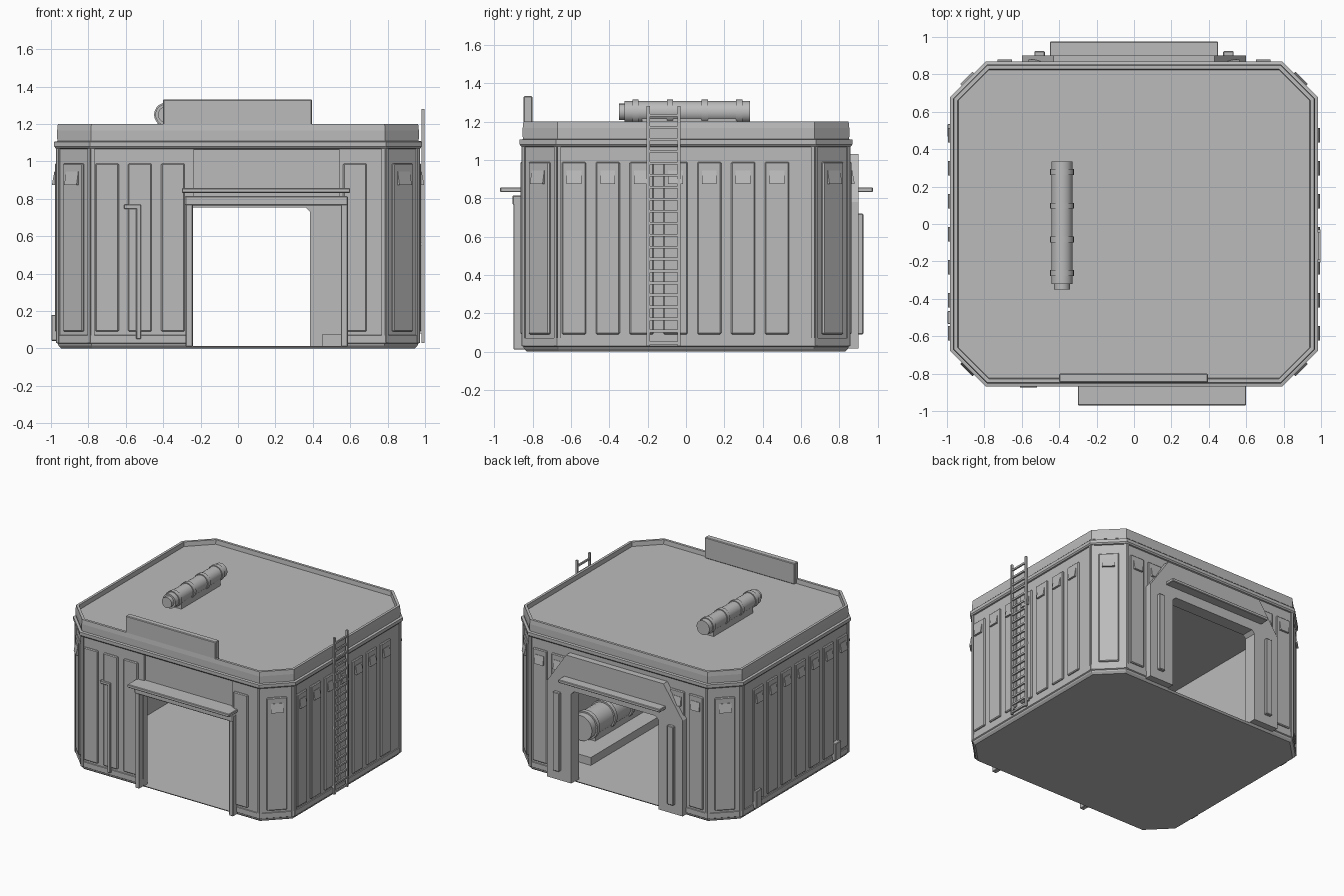
import bpy, bmesh, math
from mathutils import Matrix, Vector

if "Cube" in bpy.data.objects:
    bpy.data.objects.remove(bpy.data.objects["Cube"])

HX, HY, CX, CY = 0.965, 0.85, 0.785, 0.67   # wall half sizes and chamfer starts

grey = bpy.data.materials.new("plain_grey")
grey.diffuse_color = (0.5, 0.5, 0.5, 1)
grey.use_nodes = True
grey.node_tree.nodes["Principled BSDF"].inputs["Base Color"].default_value = grey.diffuse_color


def finish(name, bm, bevel=0):
    bmesh.ops.recalc_face_normals(bm, faces=bm.faces)
    me = bpy.data.meshes.new(name)
    bm.to_mesh(me)
    bm.free()
    me.materials.append(grey)
    ob = bpy.data.objects.new(name, me)
    bpy.context.collection.objects.link(ob)
    if bevel:
        m = ob.modifiers.new("edge", 'BEVEL')
        m.width, m.segments = bevel, 1
    return ob


def box(name, x0, x1, y0, y1, z0, z1, bevel=0):
    bm = bmesh.new()
    size = Matrix.Diagonal((x1 - x0, y1 - y0, z1 - z0, 1))
    mid = Matrix.Translation(((x0 + x1) / 2, (y0 + y1) / 2, (z0 + z1) / 2))
    bmesh.ops.create_cube(bm, size=1, matrix=mid @ size)
    return finish(name, bm, bevel)


def octagon(d):
    k = d * math.tan(math.pi / 8)
    a, b, c, e = HX + d, CY + k, CX + k, HY + d
    return [(a, -b), (a, b), (c, e), (-c, e), (-a, b), (-a, -b), (-c, -e), (c, -e)]


def oct_solid(name, profile, closed=False):
    """Sweep (outset, z) pairs round the chamfered footprint."""
    bm = bmesh.new()
    rings = [[bm.verts.new((x, y, z)) for x, y in octagon(d)] for d, z in profile]
    pairs = list(zip(rings, rings[1:])) + ([(rings[-1], rings[0])] if closed else [])
    for lo, hi in pairs:
        for i in range(8):
            j = (i + 1) % 8
            bm.faces.new((lo[i], lo[j], hi[j], hi[i]))
    if not closed:
        bm.faces.new(rings[0])
        bm.faces.new(rings[-1])
    return finish(name, bm)


def wall_box(name, side, u, width, z0, z1, t0, t1, bevel=0, slope=0):
    """Box on a wall: side = (midpoint x, y, outward angle), u = offset along the wall."""
    x, y, ang = side
    bm = bmesh.new()
    bmesh.ops.create_cube(bm, size=1)
    for v in bm.verts:
        t = t1 if v.co.x > 0 else t0
        if v.co.x > 0 and v.co.z > 0:
            t -= slope
        v.co = Vector((t, u + v.co.y * width, z1 if v.co.z > 0 else z0))
    bm.transform(Matrix.Translation((x, y, 0)) @ Matrix.Rotation(ang, 4, 'Z'))
    return finish(name, bm, bevel)


def cylinder(name, x, z, r, y0, y1, sides=20):
    bm = bmesh.new()
    mat = Matrix.Translation((x, (y0 + y1) / 2, z)) @ Matrix.Rotation(math.pi / 2, 4, 'X')
    bmesh.ops.create_cone(bm, cap_ends=True, segments=sides, radius1=r, radius2=r,
                          depth=y1 - y0, matrix=mat)
    ob = finish(name, bm)
    bpy.ops.object.select_all(action='DESELECT')
    ob.select_set(True)
    bpy.context.view_layer.objects.active = ob
    bpy.ops.object.shade_smooth_by_angle()
    return ob


def extrude_outline(name, pts, y0, y1):
    bm = bmesh.new()
    f = bm.faces.new([bm.verts.new((x, y0, z)) for x, z in pts])
    new = bmesh.ops.extrude_face_region(bm, geom=[f])["geom"]
    bmesh.ops.translate(bm, vec=(0, y1 - y0, 0),
                        verts=[v for v in new if isinstance(v, bmesh.types.BMVert)])
    return finish(name, bm)


def cut(target, cutters):
    for c in cutters:
        m = target.modifiers.new("cut", 'BOOLEAN')
        m.operation, m.object, m.solver = 'DIFFERENCE', c, 'EXACT'
        bpy.context.view_layer.objects.active = target
        bpy.ops.object.modifier_apply(modifier=m.name)


# Shell: hollow walls with a front and a back doorway
room = oct_solid("room_cutter", [(-0.05, 0.012), (-0.05, 1.12)])
front_door = box("front_door_cutter", -0.24, 0.55, -1.1, -0.7, 0.0121, 0.77)
back_door = extrude_outline("back_door_cutter", [(-0.385, 0.0122), (0.385, 0.0122), (0.385, 0.73),
                            (0.36, 0.755), (-0.36, 0.755), (-0.385, 0.73)], 0.7, 1.1)
recess = box("recess_cutter", -0.235, 0.54, -1.1, -0.835, 0.7, 1.08)
walls = oct_solid("walls", [(-0.02, 0.0), (-0.005, 0.015), (0, 0.03), (0, 1.165)])
cut(walls, [room, front_door, back_door, recess])
base_trim = oct_solid("base_trim", [(-0.01, 0.02), (0.006, 0.03), (0.006, 0.07), (-0.01, 0.075)], True)
cut(base_trim, [front_door, back_door])
for c in (room, front_door, back_door, recess):
    bpy.data.objects.remove(c)

# Cornice and roof parapet
oct_solid("cornice", [(-0.01, 1.065), (0.01, 1.07), (0.018, 1.08), (0.018, 1.105), (-0.01, 1.11)], True)
oct_solid("parapet", [(-0.03, 1.12), (0.002, 1.12), (0.002, 1.165), (-0.002, 1.2), (-0.022, 1.2)], True)

# Wall frames
right, left = (HX, 0, 0), (-HX, 0, math.pi)
front, back = (0, -HY, -math.pi / 2), (0, HY, math.pi / 2)
corners = [(sx * (HX + CX) / 2, sy * (HY + CY) / 2, math.atan2(sy, sx))
           for sx in (1, -1) for sy in (1, -1)]


def panel(side, u, w=0.125):
    wall_box("wall_panel", side, u, w, 0.09, 0.99, -0.005, 0.014, 0.006)
    wall_box("panel_hood", side, u, w * 0.62, 0.875, 0.945, 0.01, 0.03, slope=0.013)


# Wall panels with little hoods
for i in range(7):
    for s in (right, left):
        panel(s, (i - 3) * 0.1765 + (-0.055 if s is right else 0.055))
for x in (-0.70, -0.525, -0.348, 0.625):
    wall_box("wall_panel", front, x, 0.125, 0.09, 0.99, -0.005, 0.014, 0.006)
for x in (-0.69, -0.525, 0.525, 0.69):
    panel(back, x)
for c in corners:
    panel(c, 0, 0.15)

# Strips along the chamfer edges
for s, h in ((right, CY), (left, CY), (front, CX), (back, CX)):
    for k in (-1, 1):
        wall_box("edge_strip", s, k * (h - 0.008), 0.018, 0.03, 1.07, -0.005, 0.009)
for c in corners:
    for k in (-1, 1):
        wall_box("edge_strip", c, k * 0.118, 0.018, 0.03, 1.07, -0.005, 0.009)

# Front doorway: posts, lintel, canopy, sign board
for x in (-0.28, 0.55):
    box("door_post", x, x + 0.037, -0.9, -0.80, 0.01, 0.78, 0.004)
box("door_lintel", -0.285, 0.588, -0.905, -0.80, 0.765, 0.815, 0.006)
box("front_canopy", -0.30, 0.60, -0.97, -0.83, 0.832, 0.857, 0.004)
box("sign_board", -0.40, 0.395, -0.848, -0.80, 1.165, 1.332, 0.005)

# Bent pipe beside the door
box("pipe_upright", -0.545, -0.518, -0.875, -0.845, 0.05, 0.765, 0.004)
box("pipe_elbow", -0.61, -0.518, -0.875, -0.845, 0.745, 0.77, 0.004)

# Back doorway arch with post plates and canopy
extrude_outline("back_arch", [(-0.6, 0.015), (-0.6, 0.78), (-0.43, 1.03), (0.43, 1.03), (0.6, 0.78),
                              (0.6, 0.015), (0.385, 0.015), (0.385, 0.73), (0.36, 0.755),
                              (-0.36, 0.755), (-0.385, 0.73), (-0.385, 0.015)], 0.84, 0.9)
for x in (-0.505, 0.505):
    box("arch_plate", x - 0.028, x + 0.028, 0.89, 0.925, 0.09, 0.72, 0.005)
box("back_canopy", -0.45, 0.45, 0.88, 0.975, 0.832, 0.857, 0.004)

# Ladder
for y in (-0.197, -0.037):
    box("ladder_rail", 0.982, 0.998, y - 0.008, y + 0.008, 0.03, 1.28)
    for z in (0.08, 0.55, 1.09):
        box("ladder_bracket", 0.96, 0.985, y - 0.008, y + 0.008, z, z + 0.02)
for i in range(20):
    z = 0.045 + i * 0.0625
    box("ladder_rung", 0.984, 0.996, -0.197, -0.037, z - 0.007, z + 0.007)

# Small boxes low on the left wall
for y in (-0.5, 0.5):
    box("wall_box", -0.998, -0.96, y - 0.035, y + 0.035, 0.04, 0.18, 0.004)


def tank(name, x, z, r, y0, y1, floor):
    """Banded cylinder with end cap on a cradle."""
    cylinder(name, x, z, r, y0, y1)
    cylinder(name + "_cap", x, z, r * 0.75, y0 - 0.03, y0 + 0.01)
    mid, step = (y0 + y1) / 2, (y1 - y0) * 0.275
    for i in range(4):
        y = mid + (i - 1.5) * step
        cylinder(name + "_band", x, z, r * 1.12, y - 0.016, y + 0.016)
    box(name + "_cradle", x - r * 0.8, x + r * 0.8, y0 + 0.09, y1 - 0.07, floor, z - r * 0.5)


# Roof pipe and indoor tank on a plinth
tank("roof_pipe", -0.385, 1.25, 0.057, -0.32, 0.335, 1.16)
tank("indoor_tank", 0.665, 0.185, 0.1, -0.42, 0.38, 0.07)
box("tank_plinth", 0.45, 0.88, -0.55, 0.56, 0.01, 0.075)
